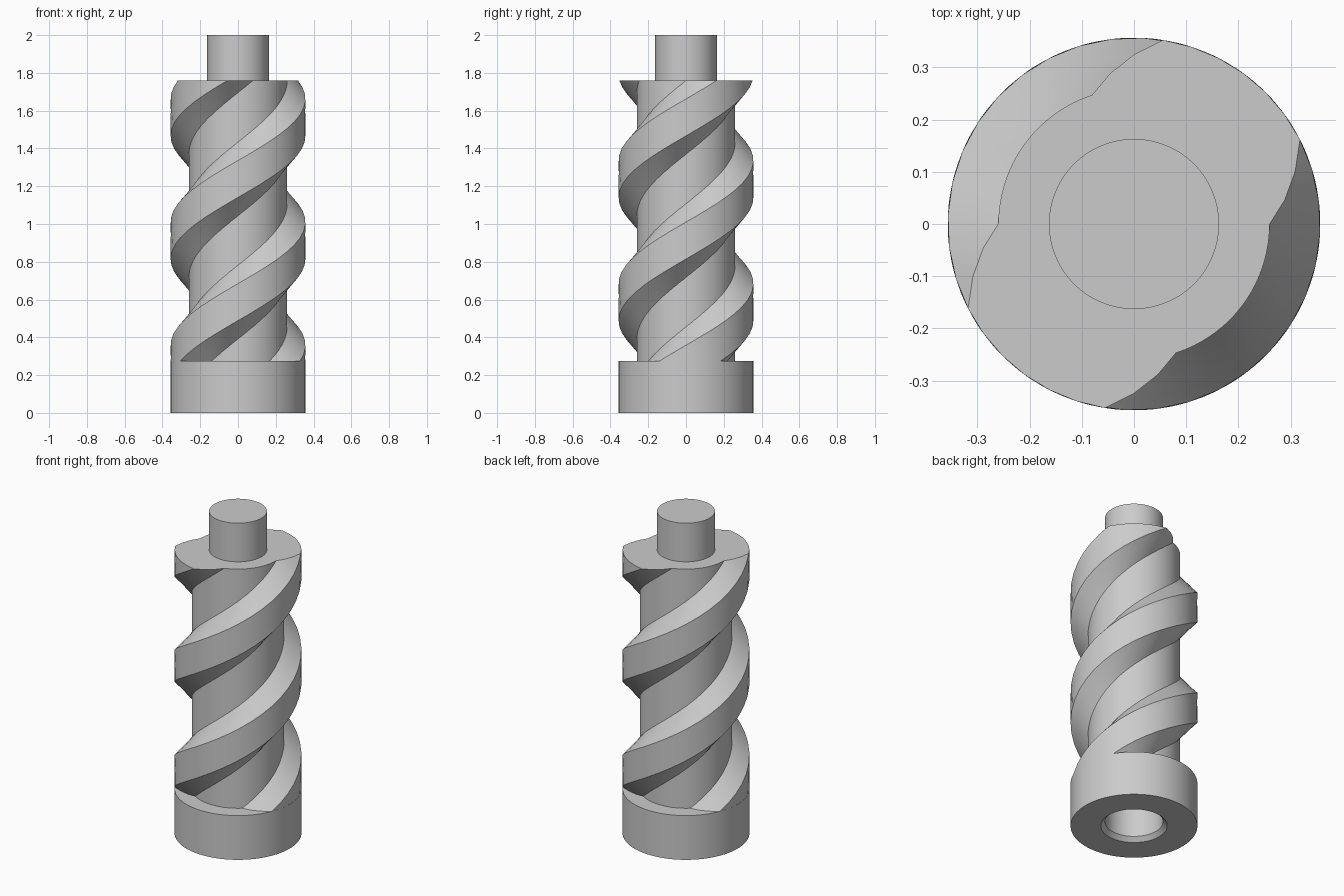
import bpy, bmesh, math

cube = bpy.data.objects.get("Cube")
if cube:
    bpy.data.objects.remove(cube, do_unlink=True)

R_OUT, R_CORE, R_PIN = 0.357, 0.26, 0.163
Z_BASE, Z_TOP, Z_END = 0.275, 1.76, 2.0

steel = bpy.data.materials.new("grey_steel")
steel.use_nodes = True
GREY = (0.6, 0.6, 0.6, 1)
steel.diffuse_color = GREY
steel.node_tree.nodes["Principled BSDF"].inputs["Base Color"].default_value = GREY


def finish(bm, name, angle=30):
    bmesh.ops.recalc_face_normals(bm, faces=bm.faces)
    mesh = bpy.data.meshes.new(name)
    bm.to_mesh(mesh)
    bm.free()
    obj = bpy.data.objects.new(name, mesh)
    bpy.context.collection.objects.link(obj)
    mesh.materials.append(steel)
    bpy.ops.object.select_all(action="DESELECT")
    obj.select_set(True)
    bpy.context.view_layer.objects.active = obj
    bpy.ops.object.shade_smooth_by_angle(angle=math.radians(angle))
    return obj


def lathe(name, profile, steps=96):
    """Spin an (r, z) profile that starts and ends on the axis."""
    bm = bmesh.new()
    verts = [bm.verts.new((r, 0, z)) for r, z in profile]
    edges = [bm.edges.new(pair) for pair in zip(verts, verts[1:])]
    bmesh.ops.spin(bm, geom=verts + edges, cent=(0, 0, 0), axis=(0, 0, 1),
                   angle=math.tau, steps=steps, use_merge=True)
    bmesh.ops.remove_doubles(bm, verts=bm.verts, dist=1e-5)
    return finish(bm, name)


# Round base with a chamfered socket underneath
lathe("base_collar", [(0, 0.26), (R_PIN, 0.26), (R_PIN, 0.026), (0.187, 0),
                      (R_OUT, 0), (R_OUT, Z_BASE), (0, Z_BASE)])

# Smooth core and the top pin
lathe("core", [(0, Z_BASE), (R_CORE, Z_BASE), (R_CORE, Z_TOP), (0, Z_TOP)])
lathe("top_pin", [(0, Z_TOP), (R_PIN, Z_TOP), (R_PIN, Z_END), (0, Z_END)])


# Two-lobed cross-section: flat crest, sloped flanks, root just inside the core
def radius(deg):
    off = abs((deg + 90) % 180 - 90)
    fall = min(max((off - 27) / 27, 0), 1.1)
    return R_OUT - (R_OUT - R_CORE) * fall


half = [-90, -78, -67, -56.7, -54, -45, -36, -27, -18, -9,
        0, 9, 18, 27, 36, 45, 54, 56.7, 67, 78]
section = half + [a + 180 for a in half]

# Sweep the section upward with a steady right-handed twist
TWIST, SLICES, END_ANGLE = 410, 41, 54
bm = bmesh.new()
rings = []
for j in range(SLICES + 1):
    t = j / SLICES
    turn = END_ANGLE - TWIST * (1 - t)
    ring = []
    for deg in section:
        a, r = math.radians(deg + turn), radius(deg)
        ring.append(bm.verts.new((r * math.cos(a), r * math.sin(a),
                                  Z_BASE + (Z_TOP - Z_BASE) * t)))
    rings.append(ring)
n = len(section)
for low, high in zip(rings, rings[1:]):
    for i in range(n):
        k = (i + 1) % n
        bm.faces.new((low[i], low[k], high[i]))
        bm.faces.new((low[k], high[k], high[i]))
bm.faces.new(rings[0])
bm.faces.new(rings[-1])
finish(bm, "spiral_lobes", 25)
